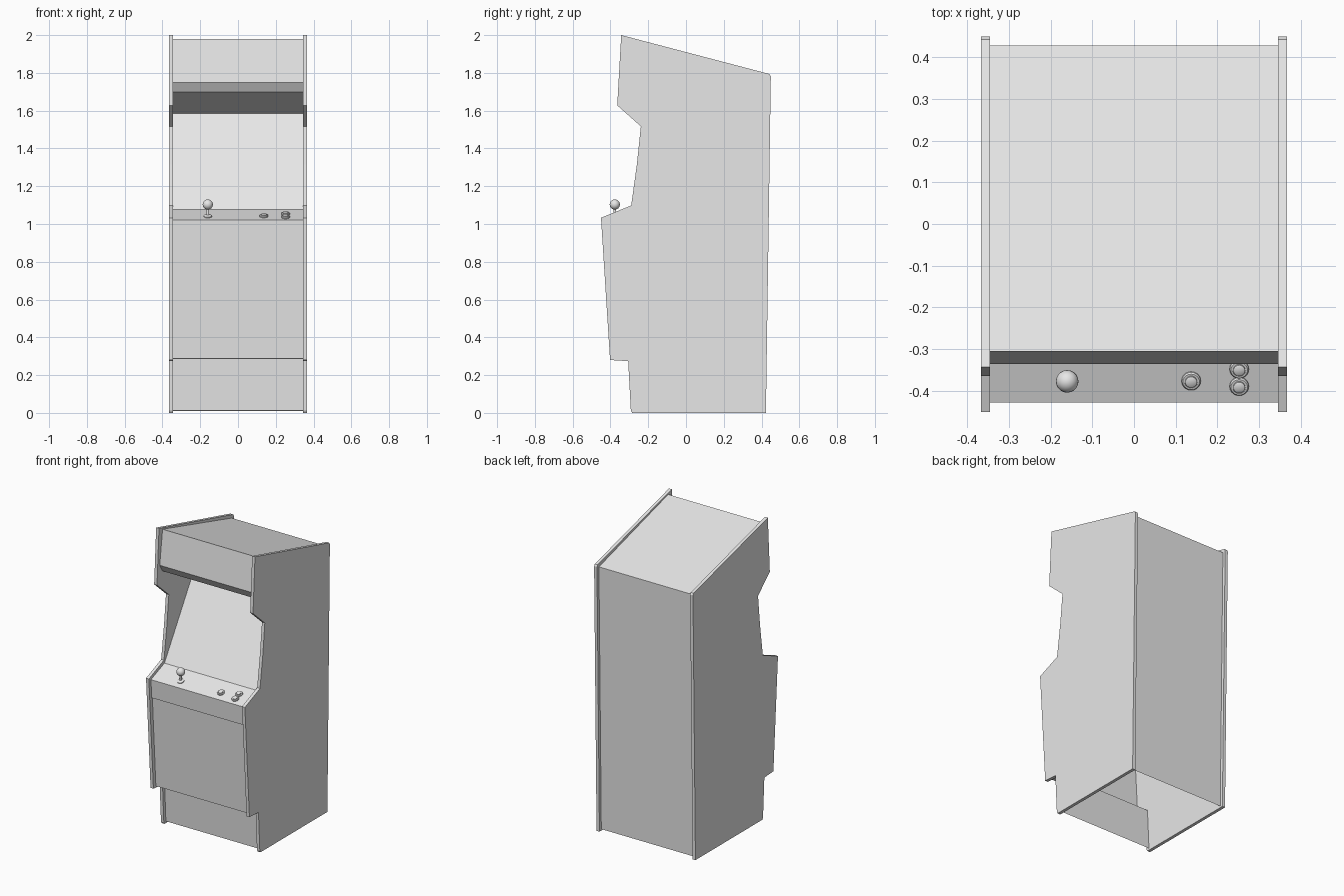
import bpy, bmesh, math
from mathutils import Matrix, Vector

if "Cube" in bpy.data.objects:
    bpy.data.objects.remove(bpy.data.objects["Cube"])

grey = bpy.data.materials.new("light grey")
grey.diffuse_color = (0.8, 0.8, 0.8, 1)
grey.use_nodes = True
grey.node_tree.nodes["Principled BSDF"].inputs["Base Color"].default_value = grey.diffuse_color
INNER, OUTER = 0.345, 0.366


def finish(name, bm, smooth=False):
    me = bpy.data.meshes.new(name)
    bm.to_mesh(me)
    bm.free()
    me.materials.append(grey)
    ob = bpy.data.objects.new(name, me)
    bpy.context.collection.objects.link(ob)
    if smooth:
        bpy.context.view_layer.objects.active = ob
        ob.select_set(True)
        bpy.ops.object.shade_smooth_by_angle(angle=math.radians(35))
        ob.select_set(False)
    return ob


def panel(name, *pts):
    """Sheet spanning the cabinet width along a (y, z) path."""
    bm = bmesh.new()
    rows = [[bm.verts.new((x, y, z)) for x in (-INNER, INNER)] for y, z in pts]
    for a, b in zip(rows, rows[1:]):
        bm.faces.new((a[0], b[0], b[1], a[1]))
    finish(name, bm)


def lathe(name, profile, matrix, steps=20):
    """Spin an (r, z) profile about local z."""
    bm = bmesh.new()
    vs = [bm.verts.new((r, 0, z)) for r, z in profile]
    es = [bm.edges.new(p) for p in zip(vs, vs[1:])]
    bmesh.ops.spin(bm, geom=vs + es, cent=(0, 0, 0), axis=(0, 0, 1),
                   angle=2 * math.pi, steps=steps)
    bmesh.ops.remove_doubles(bm, verts=bm.verts, dist=1e-5)
    bmesh.ops.recalc_face_normals(bm, faces=bm.faces)
    bm.transform(matrix)
    finish(name, bm, True)


# Side boards with the cabinet outline
outline = [(-0.343, 2.0), (0.442, 1.794), (0.449, 1.782), (0.423, 0.0),
           (-0.285, 0.0), (-0.292, 0.012), (-0.306, 0.274), (-0.402, 0.28),
           (-0.45, 1.033), (-0.29, 1.098), (-0.26, 1.315), (-0.239, 1.517),
           (-0.364, 1.628)]
for name, x in (("left_side_board", -OUTER), ("right_side_board", INNER)):
    bm = bmesh.new()
    f = bm.faces.new([bm.verts.new((x, y, z)) for y, z in outline])
    ext = bmesh.ops.extrude_face_region(bm, geom=[f])["geom"]
    bmesh.ops.translate(bm, vec=(OUTER - INNER, 0, 0),
                        verts=[v for v in ext if isinstance(v, bmesh.types.BMVert)])
    bmesh.ops.recalc_face_normals(bm, faces=bm.faces)
    finish(name, bm)

# Panels between the sides
panel("back_panel", (0.403, 0.01), (0.428, 1.775))
panel("roof_panel", (0.428, 1.775), (-0.305, 1.98))
panel("marquee", (-0.305, 1.98), (-0.335, 1.75))
panel("marquee_underside", (-0.335, 1.75), (-0.305, 1.70))
panel("speaker_panel", (-0.305, 1.70), (0.03, 1.585))
panel("screen", (0.03, 1.585), (-0.285, 1.076))
panel("control_panel", (-0.285, 1.076), (-0.428, 1.02))
panel("control_panel_front", (-0.428, 1.02), (-0.420, 0.895), (-0.413, 0.893))
panel("front_door", (-0.413, 0.893), (-0.376, 0.288))
panel("overhang_underside", (-0.376, 0.288), (-0.284, 0.285))
panel("kick_panel", (-0.284, 0.285), (-0.270, 0.012))

# Controls, standing square to the sloped control panel
slope = math.atan2(0.056, 0.143)


def on_panel(x, y):
    z = 1.02 + (y + 0.428) * math.tan(slope)
    return Matrix.Translation((x, y, z)) @ Matrix.Rotation(slope, 4, 'X')


for i, (x, y) in enumerate([(0.137, -0.375), (0.252, -0.347), (0.252, -0.388)]):
    lathe(f"button_{i + 1}", [(0.023, -0.002), (0.023, 0.005), (0.020, 0.009),
                              (0.016, 0.009), (0.016, 0.006), (0.014, 0.006),
                              (0.014, 0.012), (0.011, 0.014), (0, 0.014)],
          on_panel(x, y))

base = on_panel(-0.16, -0.377)
lathe("joystick_base", [(0.022, -0.002), (0.022, 0.005), (0.016, 0.009), (0, 0.009)], base)
foot = Matrix.Translation(base.translation)
lathe("joystick_shaft", [(0.007, 0), (0.007, 0.05)], foot, 12)
ball = [(0.027 * math.sin(math.pi * k / 12), 0.063 - 0.027 * math.cos(math.pi * k / 12))
        for k in range(13)]
lathe("joystick_ball", ball, foot)
